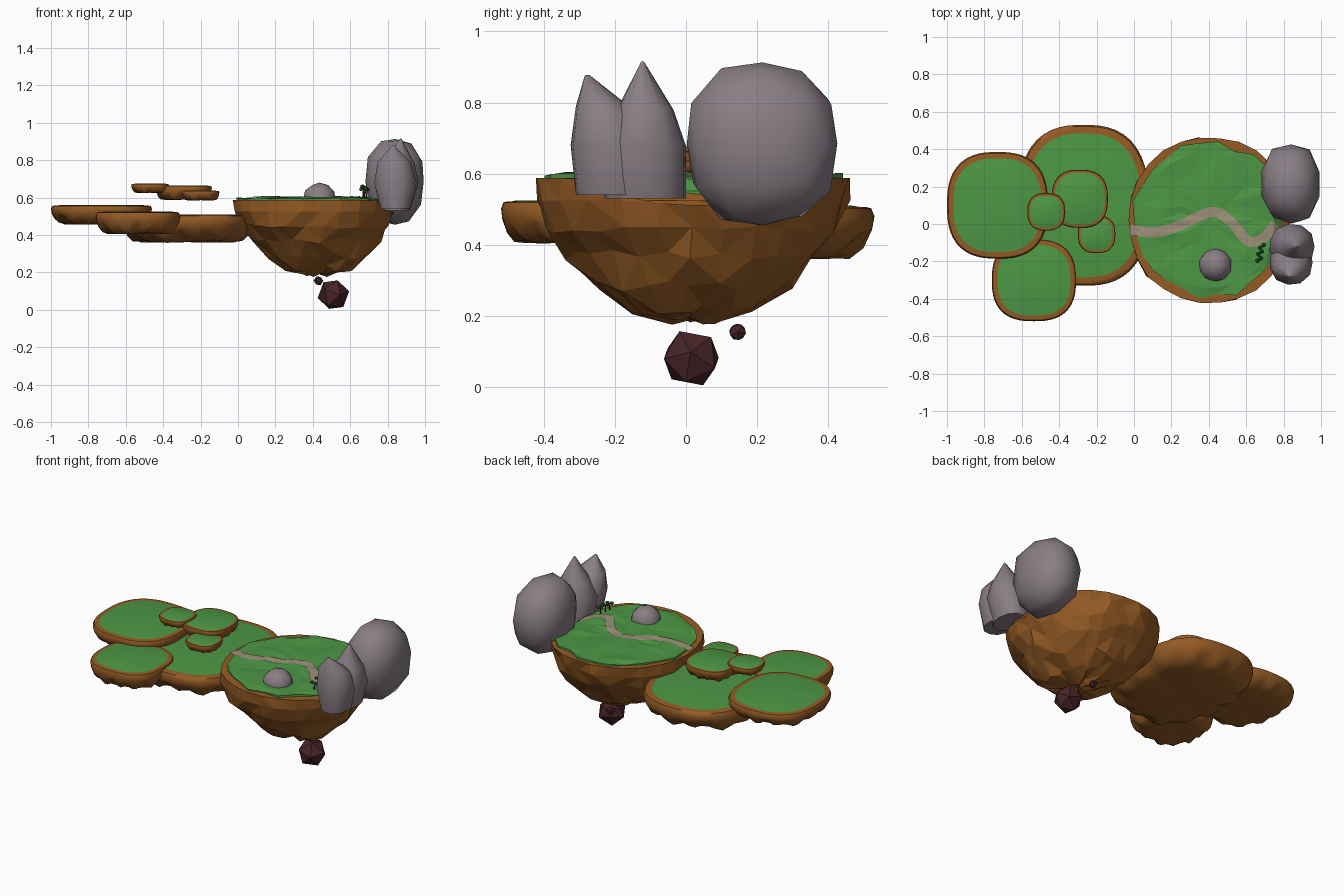
import bpy, bmesh, math, random
from mathutils import Vector, Matrix
from mathutils.bvhtree import BVHTree

if "Cube" in bpy.data.objects:
    bpy.data.objects.remove(bpy.data.objects["Cube"])

random.seed(7)


def material(name, rgb):
    m = bpy.data.materials.new(name)
    m.diffuse_color = (*rgb, 1)
    m.use_nodes = True
    m.node_tree.nodes["Principled BSDF"].inputs["Base Color"].default_value = m.diffuse_color
    return m


EARTH = material("brown earth", (0.30, 0.105, 0.018))
GRASS = material("grass green", (0.075, 0.31, 0.06))
STONE = material("grey stone", (0.25, 0.21, 0.235))
PATH = material("tan path", (0.34, 0.28, 0.19))
DARK = material("dark red rock", (0.065, 0.018, 0.02))
LEAF = material("leaf green", (0.02, 0.13, 0.025))
BARK = material("dark bark", (0.05, 0.022, 0.01))


def finish(name, bm, mats, smooth=None):
    me = bpy.data.meshes.new(name)
    bm.to_mesh(me)
    bm.free()
    for m in mats:
        me.materials.append(m)
    if smooth:
        me.shade_smooth()
        me.set_sharp_from_angle(angle=math.radians(smooth))
    ob = bpy.data.objects.new(name, me)
    bpy.context.collection.objects.link(ob)
    return ob


def loft(bm, rings, segs, power=2.0, move=None, last_rows=0):
    """Closed skin over superellipse rings (cx, cy, z, rx, ry), bottom to top.
    The last rows and the top cap take material 1 when last_rows > 0."""
    rows = []
    for i, (cx, cy, z, rx, ry) in enumerate(rings):
        row = []
        for s in range(segs):
            a = math.tau * s / segs
            c, n = math.cos(a), math.sin(a)
            k = (abs(c) ** power + abs(n) ** power) ** (-1 / power)
            p = Vector((cx + rx * c * k, cy + ry * n * k, z))
            row.append(bm.verts.new(move(p, i, a) if move else p))
        rows.append(row)
    for i in range(len(rows) - 1):
        for s in range(segs):
            t = (s + 1) % segs
            f = bm.faces.new((rows[i][s], rows[i][t], rows[i + 1][t], rows[i + 1][s]))
            f.material_index = int(i >= len(rows) - last_rows)
    for row, ring in ((rows[0], rings[0]), (rows[-1], rings[-1])):
        mid = bm.verts.new(sum((v.co for v in row), Vector()) / segs)
        for s in range(segs):
            f = bm.faces.new((row[s], row[(s + 1) % segs], mid))
            f.material_index = int(last_rows > 0 and row is rows[-1])
    bmesh.ops.recalc_face_normals(bm, faces=bm.faces[:])


def slope(p):
    # ground sinks towards the right edge, below the rocks
    p.z -= max(0, p.x - 0.73) * 0.75
    return p


# Main island: faceted bowl of earth
def rough(p, i, a):
    j = 0.016 if i < 6 else 0.005
    p += Vector((random.uniform(-j, j), random.uniform(-j, j),
                 random.uniform(-j, j) if i < 5 else 0))
    return slope(p) if i >= 6 else p


bowl = [(0.14, 0.19), (0.40, 0.22), (0.62, 0.285), (0.80, 0.37), (0.92, 0.45),
        (0.985, 0.525), (1.0, 0.588), (0.8, 0.588)]
bm = bmesh.new()
loft(bm, [(0.44 - 0.035 * s, 0.02, z, 0.43 * s, 0.44 * s) for s, z in bowl], 26, 2.15, rough)
bmesh.ops.triangulate(bm, faces=bm.faces[:])
finish("main_island", bm, [EARTH])


# Grass cover with a ragged edge
ragged = [random.uniform(0.90, 1.0) for _ in range(26)]


def tuft(p, i, a):
    k = ragged[round(a / math.tau * 26) % 26] if i < 2 else 1
    p.x, p.y = 0.4 + (p.x - 0.4) * k, 0.02 + (p.y - 0.02) * k
    if i > 0:
        p.z += random.uniform(-0.004, 0.007)
    return slope(p)


cover = [(0.97, 0.572), (0.97, 0.595), (0.82, 0.599), (0.6, 0.599), (0.35, 0.598)]
bm = bmesh.new()
loft(bm, [(0.4, 0.02, z, 0.43 * s, 0.44 * s) for s, z in cover], 26, 2.15, tuft)
bmesh.ops.triangulate(bm, faces=bm.faces[:])
ground = BVHTree.FromBMesh(bm)
finish("island_grass", bm, [GRASS])

# Winding path draped on the grass
way = [Vector(p) for p in ((-0.15, -0.01), (-0.02, -0.03), (0.12, -0.045), (0.25, -0.005),
                           (0.42, 0.065), (0.52, 0.01), (0.61, -0.09), (0.69, -0.075),
                           (0.77, 0.02), (0.85, 0.1))]
line = []
for a, b, c, d in zip(way, way[1:], way[2:], way[3:]):
    for n in range(10):
        t = n / 10
        line.append(0.5 * (2 * b + (c - a) * t + (2 * a - 5 * b + 4 * c - d) * t * t
                           + (3 * b - a - 3 * c + d) * t ** 3))
bm = bmesh.new()
last = None
for p, q in zip(line, line[1:]):
    d = (q - p).normalized()
    row = []
    for k in range(5):
        w = (k / 2 - 1) * 0.027
        x, y = p.x - d.y * w, p.y + d.x * w
        hit = ground.ray_cast(Vector((x, y, 1)), Vector((0, 0, -1)))[0]
        row.append(bm.verts.new((x, y, (hit.z if hit else 0.592) + 0.004)))
    if last:
        for k in range(4):
            bm.faces.new((last[k], row[k], row[k + 1], last[k + 1]))
    last = row
finish("path", bm, [PATH])


# Floating discs: cx, cy, rx, ry, bottom, top, rim width
discs = {
    "large_disc": (-0.27, 0.10, 0.35, 0.43, 0.36, 0.51, 0.045),
    "left_disc": (-0.73, 0.10, 0.27, 0.285, 0.457, 0.56, 0.034),
    "front_disc": (-0.535, -0.30, 0.225, 0.22, 0.405, 0.525, 0.03),
    "upper_disc": (-0.29, 0.135, 0.15, 0.155, 0.588, 0.665, 0.016),
    "upper_left_disc": (-0.47, 0.065, 0.10, 0.10, 0.625, 0.676, 0.014),
    "upper_front_disc": (-0.20, -0.055, 0.10, 0.10, 0.585, 0.638, 0.014),
}
profile = [(0.45, 0.02), (0.72, 0.03), (0.84, 0.14), (0.93, 0.34), (0.985, 0.56), (1.0, 0.8)]
for name, (cx, cy, rx, ry, lo, hi, rim) in discs.items():
    h = hi - lo
    rings = [(cx, cy, lo + h * f, rx * s, ry * s) for s, f in profile]
    rings += [(cx, cy, z, rx - r, ry - r) for r, z in
              ((rim * 0.2, hi - h * 0.05), (rim * 0.6, hi - 0.003), (rim, hi - 0.003),
               (rim * 1.4, hi))]

    def drip(p, i, a, h=h, cx=cx):
        # lumpy underside and slightly uneven outline
        if i in (2, 3):
            p.z += 0.09 * h * math.sin(13 * a + 5 * cx) + 0.05 * h * math.sin(7 * a)
        if i < 6:
            p.z += 0.03 * h * math.sin(4 * a)
        return p

    bm = bmesh.new()
    loft(bm, rings, 52, 2.6, drip, last_rows=2)
    finish(name, bm, [EARTH, GRASS], 50)


def ball(name, centre, radii, mat, level, power=2.0, jitter=0.0, smooth=None, turn=0.0):
    bm = bmesh.new()
    bmesh.ops.create_icosphere(bm, subdivisions=level, radius=1)
    spin = Matrix.Rotation(turn, 3, (1, 0.6, 0.3))
    for v in bm.verts:
        n = spin @ v.co
        n *= sum(abs(c) ** power for c in n) ** (-1 / power)
        n *= 1 + random.uniform(-jitter, jitter)
        v.co = Vector(centre) + Vector(n[k] * radii[k] for k in range(3))
    return finish(name, bm, [mat], smooth)


# Rounded boulder and domed stone
ball("large_boulder", (0.84, 0.215, 0.685), (0.16, 0.215, 0.232), STONE, 2, 2.4, 0.035, 40)
ball("dome_stone", (0.435, -0.22, 0.59), (0.09, 0.09, 0.09), STONE, 2, smooth=40)

# Twin-peaked boulder: two tapering lofts that merge
bm = bmesh.new()
peaks = [
    [(0.84, -0.20, 0.54, 0.08, 0.11), (0.84, -0.205, 0.68, 0.115, 0.12),
     (0.835, -0.235, 0.79, 0.09, 0.075), (0.83, -0.278, 0.878, 0.006, 0.006)],
    [(0.84, -0.115, 0.53, 0.08, 0.115), (0.845, -0.12, 0.68, 0.12, 0.12),
     (0.86, -0.115, 0.78, 0.085, 0.08), (0.87, -0.122, 0.915, 0.004, 0.004)],
]
for rings in peaks:
    loft(bm, rings, 11, 2.3)
finish("twin_peak_boulder", bm, [STONE], 45)

# Dark rocks hanging below the island
ball("hanging_rock", (0.51, 0.015, 0.081), (0.086,) * 3, DARK, 1, turn=0.5)
ball("hanging_pebble", (0.43, 0.145, 0.155), (0.026,) * 3, DARK, 1, turn=0.9)

# Tiny trees beside the path
for i, (x, y, h) in enumerate(((0.685, -0.12, 0.042), (0.675, -0.155, 0.05), (0.67, -0.19, 0.035))):
    bm = bmesh.new()
    loft(bm, [(x, y, 0.585, 0.005, 0.005), (x, y, 0.595 + h, 0.003, 0.003)], 6)
    finish(f"tree_trunk_{i}", bm, [BARK])
    for k, (dx, dy, dz) in enumerate(((0.008, 0.008, 0), (-0.01, -0.006, 0.01))):
        ball(f"tree_crown_{i}_{k}", (x + dx, y + dy, 0.6 + h + dz), (0.014, 0.014, 0.011), LEAF, 1)
